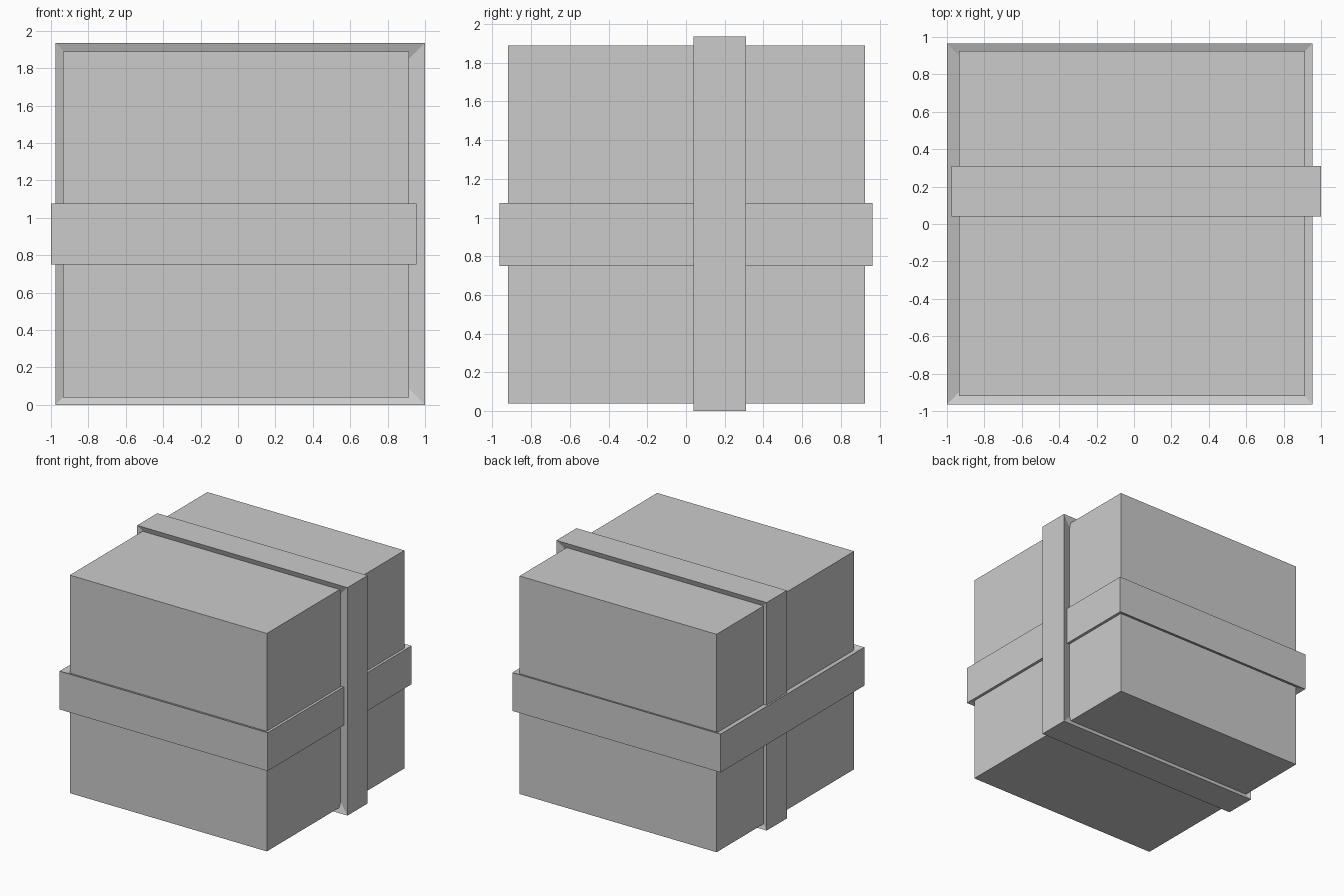
import bpy, bmesh
from mathutils import Vector

if "Cube" in bpy.data.objects:
    bpy.data.objects.remove(bpy.data.objects["Cube"])


def block(name, lo, hi, axis=None, inset=0.1, depth=0.035):
    """Box from corner to corner; with an axis, both end caps are dished inwards."""
    lo, hi = Vector(lo), Vector(hi)
    mid, size = (lo + hi) / 2, hi - lo
    bm = bmesh.new()
    bmesh.ops.create_cube(bm, size=1)
    for v in bm.verts:
        v.co = Vector(c * s for c, s in zip(v.co, size))
    bm.normal_update()
    if axis is not None:
        caps = [f for f in bm.faces if abs(f.normal[axis]) > 0.9]
        for cap in caps:
            n = cap.normal.copy()
            bmesh.ops.inset_region(bm, faces=[cap], thickness=inset, use_even_offset=True)
            for v in cap.verts:
                v.co -= n * depth
    bmesh.ops.recalc_face_normals(bm, faces=bm.faces)
    mesh = bpy.data.meshes.new(name)
    bm.to_mesh(mesh)
    bm.free()
    obj = bpy.data.objects.new(name, mesh)
    obj.location = mid
    bpy.context.collection.objects.link(obj)
    return obj


# Main box
block("box", (-0.935, -0.92, 0.04), (0.915, 0.925, 1.89))

# Band running around the sides
block("horizontal_band", (-1.0, -0.965, 0.75), (0.955, 0.965, 1.075), axis=2)

# Band running over the top and under the base
block("vertical_band", (-0.975, 0.04, 0.0), (1.0, 0.31, 1.935), axis=1)
